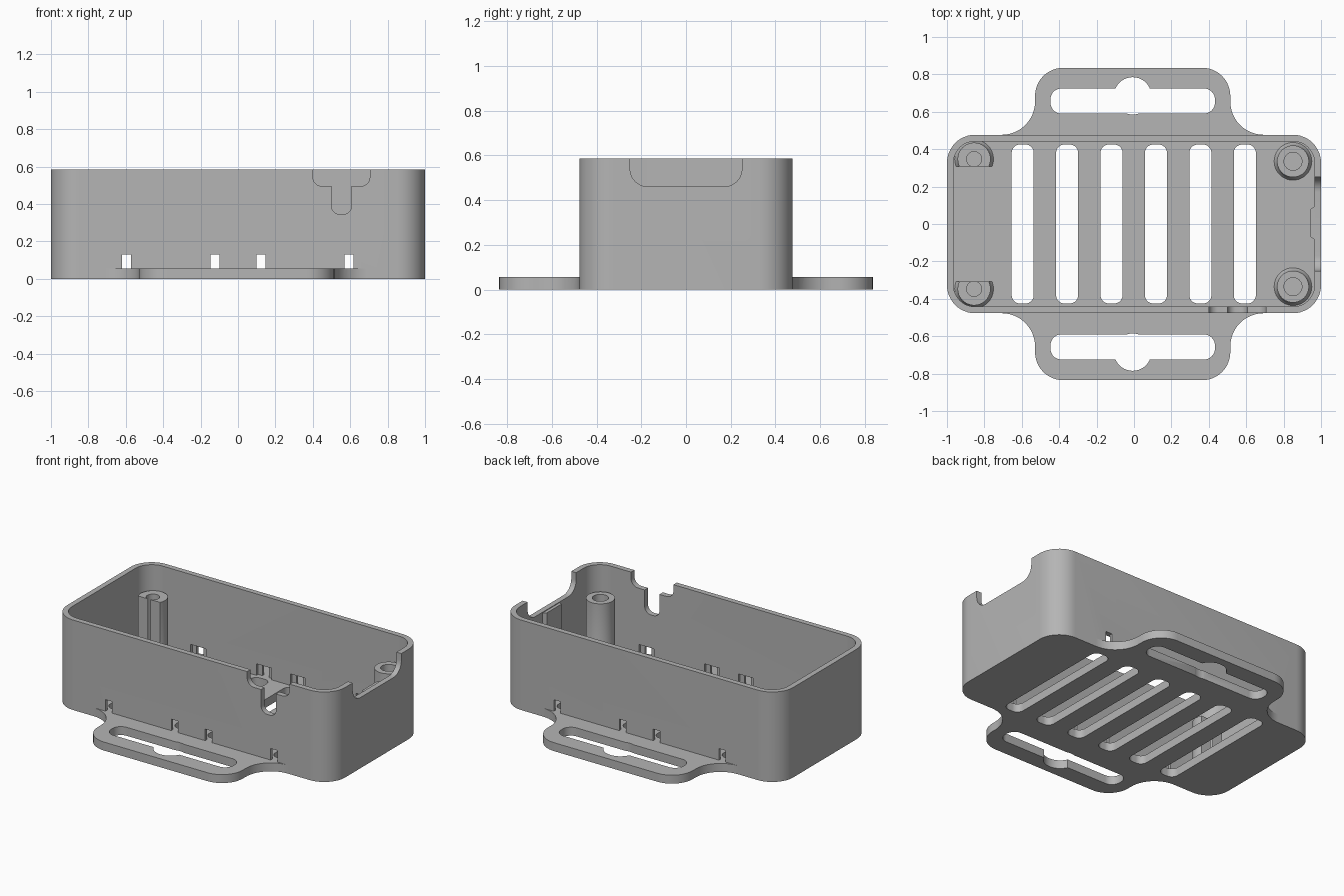
import bpy, bmesh, math

if "Cube" in bpy.data.objects:
    bpy.data.objects.remove(bpy.data.objects["Cube"])

grey = bpy.data.materials.new("plain grey")
grey.use_nodes = True
grey.diffuse_color = (0.46, 0.46, 0.46, 1)
grey.node_tree.nodes["Principled BSDF"].inputs["Base Color"].default_value = (0.46, 0.46, 0.46, 1)

HEIGHT, FLOOR, WALL = 0.585, 0.055, 0.035
HALF_Y = 0.477


def arc(cx, cy, r, start, end, steps=12):
    angles = [math.radians(start + (end - start) * i / steps) for i in range(steps + 1)]
    return [(cx + r * math.cos(a), cy + r * math.sin(a)) for a in angles]


def rounded(x0, x1, y0, y1, r):
    return (arc(x1 - r, y1 - r, r, 0, 90) + arc(x0 + r, y1 - r, r, 90, 180)
            + arc(x0 + r, y0 + r, r, 180, 270) + arc(x1 - r, y0 + r, r, 270, 360))


def rect(x0, x1, y0, y1):
    return [(x0, y0), (x1, y0), (x1, y1), (x0, y1)]


def finish(name, bm):
    bmesh.ops.remove_doubles(bm, verts=bm.verts, dist=0.0001)
    bmesh.ops.recalc_face_normals(bm, faces=bm.faces)
    mesh = bpy.data.meshes.new(name)
    bm.to_mesh(mesh)
    bm.free()
    mesh.materials.append(grey)
    obj = bpy.data.objects.new(name, mesh)
    bpy.context.collection.objects.link(obj)
    return obj


def prism(name, outline, lo, hi, axis="Z"):
    place = {"Z": lambda u, v, t: (u, v, t),
             "Y": lambda u, v, t: (u, t, v),
             "X": lambda u, v, t: (t, u, v)}[axis]
    bm = bmesh.new()
    rings = [[bm.verts.new(place(u, v, t)) for u, v in outline] for t in (lo, hi)]
    for ring in rings:
        bm.faces.new(ring)
    n = len(outline)
    for i in range(n):
        j = (i + 1) % n
        bm.faces.new((rings[0][i], rings[0][j], rings[1][j], rings[1][i]))
    return finish(name, bm)


def lathe(name, profile, x, y):
    bm = bmesh.new()
    verts = [bm.verts.new((x + r, y, z)) for r, z in profile]
    edges = [bm.edges.new(pair) for pair in zip(verts, verts[1:])]
    bmesh.ops.spin(bm, geom=verts + edges, cent=(x, y, 0), axis=(0, 0, 1),
                   angle=math.tau, steps=40, use_merge=True)
    return finish(name, bm)


def combine(obj, tool, operation="DIFFERENCE"):
    mod = obj.modifiers.new("combine", "BOOLEAN")
    mod.operation, mod.object, mod.solver = operation, tool, "EXACT"
    tool.hide_render = True
    depsgraph = bpy.context.evaluated_depsgraph_get()
    mesh = bpy.data.meshes.new_from_object(obj.evaluated_get(depsgraph))
    obj.modifiers.clear()
    obj.data = mesh
    bpy.data.objects.remove(tool)


# Open box with rounded corners
box = prism("box", rounded(-1, 1, -HALF_Y, HALF_Y, 0.15), 0, HEIGHT)
cavity = rounded(-1 + WALL, 1 - WALL, -HALF_Y + WALL, HALF_Y - WALL, 0.115)

# Strap tabs on both long sides, flowing into the walls
MID = -0.007
half_tab = [(0.70, 0.455)] + arc(0.70, HALF_Y + 0.178, 0.178, 270, 180) + arc(0.372, 0.685, 0.15, 0, 90)
for side in (1, -1):
    outline = [(MID + x, side * y) for x, y in half_tab]
    outline += [(MID - x, side * y) for x, y in reversed(half_tab)]
    combine(box, prism("tab", outline, 0, FLOOR), "UNION")
combine(box, prism("cavity", cavity, FLOOR, 1))

for side in (1, -1):
    # Strap slot with a round bulge in the middle
    lo, hi = sorted((side * 0.59, side * 0.725))
    combine(box, prism("strap_slot", rounded(-0.447, 0.433, lo, hi, 0.06), -0.1, 0.2))
    combine(box, prism("bulge", arc(MID, side * 0.685, 0.1, 0, 351, 39), -0.1, 0.2))
    # Small wall openings, wider on the inner half of the wall
    for x in (-0.595, -0.122, 0.122, 0.593):
        for half, y0, y1 in ((0.024, 0.4, 0.6), (0.055, 0.4, HALF_Y - 0.018)):
            lo, hi = sorted((side * y0, side * y1))
            combine(box, prism("opening", rect(x - half, x + half, FLOOR, 0.13), lo, hi, "Y"))

# Floor vents
for i in range(6):
    x = -0.595 + i * 0.2375
    combine(box, prism("vent", rounded(x - 0.059, x + 0.059, -0.425, 0.425, 0.045), -0.1, 0.2))

# Rim notches: T shape in the front wall, wide one in the right-hand end
combine(box, prism("notch", rounded(0.4, 0.705, 0.495, 0.8, 0.05), -0.6, -0.4, "Y"))
combine(box, prism("notch", rounded(0.5, 0.607, 0.345, 0.7, 0.045), -0.6, -0.4, "Y"))
combine(box, prism("notch", rounded(-0.25, 0.25, 0.46, 0.8, 0.08), 0.9, 1.1, "X"))

# Shallow rib inside the notched end wall
rib = prism("end_rib", [(0.975, -0.09), (0.945, -0.07), (0.945, 0.08), (0.975, 0.1)], 0.05, 0.455)

# Screw posts with flared feet; the pair at the plain end has a flat inner side
parts = [box, rib]
for side, label in ((1, "back"), (-1, "front")):
    for x, y, r, bore in ((0.85, 0.335, 0.085, 0.048), (-0.855, 0.347, 0.088, 0.04)):
        profile = [(r + 0.02, 0.05), (r + 0.007, 0.065), (r, 0.09), (r, 0.42),
                   (bore, 0.42), (bore, 0.1), (0, 0.1), (0, 0.05), (r + 0.02, 0.05)]
        end = "left" if x > 0 else "right"
        post = lathe(f"{label}_{end}_post", profile, x, side * y)
        if x < 0:
            lo, hi = sorted((side * 0.1, side * 0.308))
            combine(post, prism("flat", rect(-1, -0.7, lo, hi), 0, 1))
        parts.append(post)

bpy.ops.object.select_all(action="DESELECT")
for obj in parts:
    obj.select_set(True)
bpy.context.view_layer.objects.active = box
bpy.ops.object.shade_smooth_by_angle(angle=math.radians(30))
